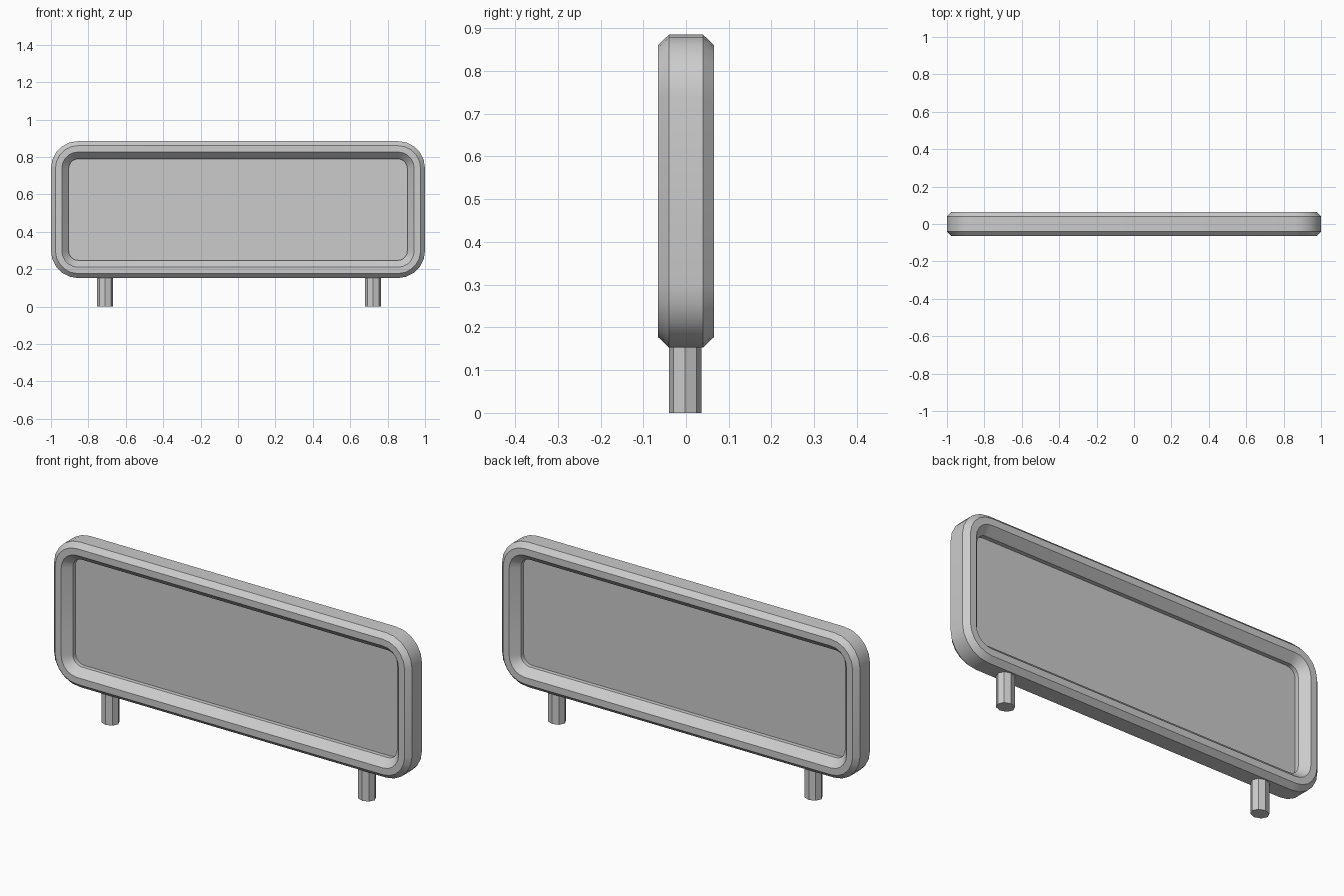
import bpy, bmesh, math

cube = bpy.data.objects.get("Cube")
if cube:
    bpy.data.objects.remove(cube, do_unlink=True)

HALF_W, HALF_H, MID_Z, RADIUS = 1.0, 0.366, 0.519, 0.145
CORNER_STEPS = 5

grey = bpy.data.materials.new("light_grey")
grey.use_nodes = True
colour = (0.6, 0.6, 0.6, 1)
grey.diffuse_color = colour
grey.node_tree.nodes["Principled BSDF"].inputs["Base Color"].default_value = colour


def finish(bm, name):
    """Turn a bmesh into a grey object with smooth corners and sharp creases."""
    bmesh.ops.recalc_face_normals(bm, faces=bm.faces)
    mesh = bpy.data.meshes.new(name)
    bm.to_mesh(mesh)
    bm.free()
    mesh.materials.append(grey)
    obj = bpy.data.objects.new(name, mesh)
    bpy.context.collection.objects.link(obj)
    bpy.ops.object.select_all(action="DESELECT")
    obj.select_set(True)
    bpy.context.view_layer.objects.active = obj
    bpy.ops.object.shade_smooth_by_angle(angle=math.radians(35))
    return obj


def rounded_ring(bm, inset, y):
    """Vertices of a rounded rectangle set in from the outer outline."""
    r = RADIUS - inset
    cx, cz = HALF_W - RADIUS, HALF_H - RADIUS
    ring = []
    for quarter, (sx, sz) in enumerate(((1, 1), (-1, 1), (-1, -1), (1, -1))):
        for i in range(CORNER_STEPS + 1):
            a = (quarter + i / CORNER_STEPS) * math.pi / 2
            ring.append(bm.verts.new((sx * cx + r * math.cos(a), y,
                                      MID_Z + sz * cz + r * math.sin(a))))
    return ring


def bridge(bm, a, b):
    for i in range(len(a)):
        j = (i + 1) % len(a)
        bm.faces.new((a[i], a[j], b[j], b[i]))


# Frame: bevelled cross-section swept round the outline
front = [(0.095, -0.025), (0.058, -0.065), (0.024, -0.065), (0.0, -0.04)]
section = front + [(inset, -y) for inset, y in reversed(front)]
bm = bmesh.new()
rings = [rounded_ring(bm, inset, y) for inset, y in section]
for k in range(len(rings)):
    bridge(bm, rings[k], rings[(k + 1) % len(rings)])
finish(bm, "frame")

# Thin panel held inside the frame
bm = bmesh.new()
faces = [rounded_ring(bm, 0.09, y) for y in (-0.004, 0.004)]
bridge(bm, *faces)
for ring in faces:
    bm.faces.new(ring)
finish(bm, "panel")

# Two short legs
LEG_TOP = 0.17
for name, x in (("left_leg", 0.722), ("right_leg", -0.711)):
    bm = bmesh.new()
    bmesh.ops.create_cone(bm, cap_ends=True, segments=8, radius1=1, radius2=1, depth=1)
    for v in bm.verts:
        v.co = (x + v.co.x * 0.0435, v.co.y * 0.038 - 0.002, (v.co.z + 0.5) * LEG_TOP)
    leg = finish(bm, name)
    # keep the sides round and the end caps flat
    for poly in leg.data.polygons:
        poly.use_smooth = abs(poly.normal.z) < 0.5
    bpy.ops.object.shade_smooth_by_angle(angle=math.radians(60))
